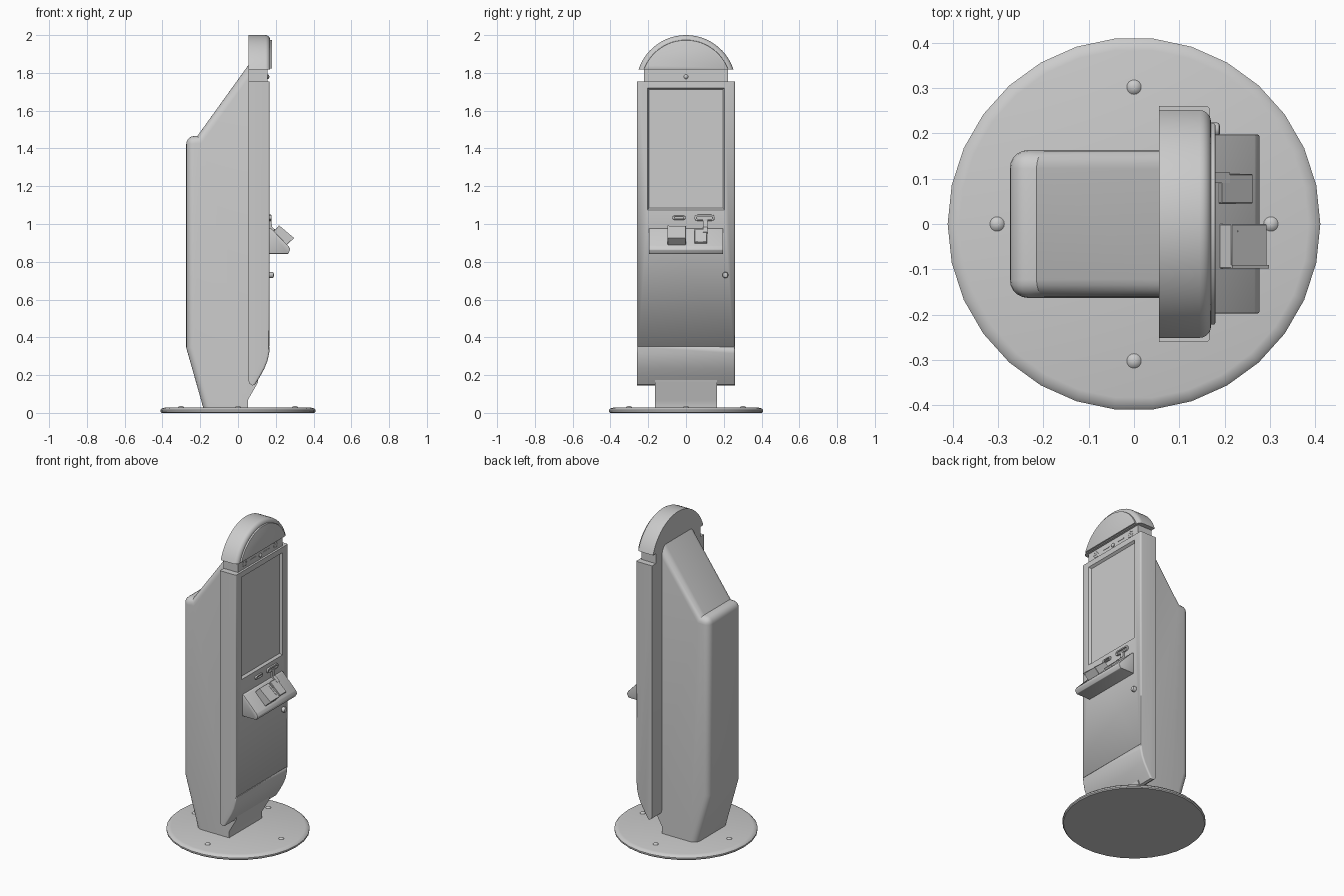
import bpy, bmesh, math
from mathutils import Vector

if "Cube" in bpy.data.objects:
    bpy.data.objects.remove(bpy.data.objects["Cube"])


def finish(name, bm, angle=35):
    bmesh.ops.recalc_face_normals(bm, faces=bm.faces)
    me = bpy.data.meshes.new(name)
    bm.to_mesh(me)
    bm.free()
    for p in me.polygons:
        p.use_smooth = True
    me.set_sharp_from_angle(angle=math.radians(angle))
    ob = bpy.data.objects.new(name, me)
    bpy.context.collection.objects.link(ob)
    return ob


def prism(name, pts, axis, a, b, bevel=0, seg=4, pick=None):
    """Extrude a 2D profile: axis 'y' uses (x,z) points, axis 'x' uses (y,z) points."""
    def place(p, t):
        return Vector((p[0], t, p[1])) if axis == 'y' else Vector((t, p[0], p[1]))
    bm = bmesh.new()
    lo = [bm.verts.new(place(p, a)) for p in pts]
    hi = [bm.verts.new(place(p, b)) for p in pts]
    n = len(pts)
    bm.faces.new(lo)
    bm.faces.new(hi[::-1])
    for i in range(n):
        j = (i + 1) % n
        bm.faces.new((lo[i], lo[j], hi[j], hi[i]))
    bmesh.ops.recalc_face_normals(bm, faces=bm.faces)
    if bevel:
        edges = [e for e in bm.edges if pick is None or pick(e.verts[0].co, e.verts[1].co)]
        bmesh.ops.bevel(bm, geom=edges, offset=bevel, segments=seg, profile=0.5,
                        affect='EDGES', clamp_overlap=True)
    return finish(name, bm)


def rect(y0, y1, z0, z1):
    return [(y0, z0), (y1, z0), (y1, z1), (y0, z1)]


def capsule(cy, cz, w, h, n=8):
    pts = []
    for side, start in ((1, -90), (-1, 90)):
        for i in range(n + 1):
            t = math.radians(start + 180 * i / n)
            pts.append((cy + side * (w - h) / 2 + h / 2 * math.cos(t), cz + h / 2 * math.sin(t)))
    return pts


def arch(half, z0, top, n=28):
    h = top - z0
    r = (half * half + h * h) / (2 * h)
    s = math.asin((r - h) / r)
    return [(r * math.cos(s + (math.pi - 2 * s) * i / n),
             top - r + r * math.sin(s + (math.pi - 2 * s) * i / n)) for i in range(n + 1)]


def lathe(name, prof, n, origin, axis='z'):
    """Stack rings of (radius, height) and cap both ends."""
    bm = bmesh.new()
    rings = []
    for r, h in prof:
        ring = []
        for i in range(n):
            t = 2 * math.pi * i / n
            c, s = r * math.cos(t), r * math.sin(t)
            co = Vector((c, s, h)) if axis == 'z' else Vector((h, c, s))
            ring.append(bm.verts.new(Vector(origin) + co))
        rings.append(ring)
    for k in range(len(rings) - 1):
        for i in range(n):
            j = (i + 1) % n
            bm.faces.new((rings[k][i], rings[k][j], rings[k + 1][j], rings[k + 1][i]))
    bm.faces.new(rings[0])
    bm.faces.new(rings[-1])
    return finish(name, bm)


def cut(ob, cutter):
    m = ob.modifiers.new("cut", 'BOOLEAN')
    m.object, m.solver = cutter, 'EXACT'
    bpy.context.view_layer.objects.active = ob
    bpy.ops.object.modifier_apply(modifier=m.name)
    bpy.data.objects.remove(cutter)


# Floor plate and its bolts
lathe("base_plate", [(0.405, 0), (0.411, 0.006), (0.411, 0.015), (0.402, 0.024), (0.385, 0.028)],
      30, (0, 0, 0))
for i in range(4):
    t = i * math.pi / 2
    lathe(f"base_bolt_{i}", [(0.016, 0), (0.016, 0.004), (0.011, 0.009), (0.004, 0.011)], 16,
          (0.302 * math.cos(t), 0.302 * math.sin(t), 0.025))

# Rear housing with rounded back edges
prism("rear_housing",
      [(-0.182, 0.02), (0.052, 0.02), (0.052, 0.068), (0.105, 0.16), (0.105, 0.3), (0.06, 0.4),
       (0.06, 1.848), (-0.215, 1.466), (-0.274, 1.464), (-0.274, 0.345)],
      'y', -0.163, 0.163, 0.045, 5,
      lambda a, b: (a.x < 0 or b.x < 0) and (
          (abs(a.y - b.y) < 1e-4 and a.z + b.z > 0.1 and
           (a.z > 0.3 or b.z > 0.3)) or
          (abs(a.x + 0.274) < 1e-4 and abs(b.x + 0.274) < 1e-4 and a.z > 1 and b.z > 1)))

# Front door with swept bottom, screen recess and seam
panel = prism("front_panel",
              [(0.055, 1.755), (0.055, 0.175), (0.06, 0.155), (0.075, 0.145), (0.09, 0.15),
               (0.115, 0.19), (0.14, 0.235), (0.156, 0.275), (0.165, 0.315), (0.168, 0.35),
               (0.168, 1.755)],
              'y', -0.26, 0.26, 0.014, 4,
              lambda a, b: abs(a.y - b.y) < 1e-4 and max(a.x, b.x) > 0.1 and abs(a.x - b.x) < 0.04)
bm = bmesh.new()
front = [bm.verts.new((0.172, y, z)) for y, z in rect(-0.206, 0.206, 1.072, 1.724)]
back = [bm.verts.new((0.152, y, z)) for y, z in rect(-0.194, 0.194, 1.086, 1.71)]
bm.faces.new(front)
bm.faces.new(back)
for i in range(4):
    j = (i + 1) % 4
    bm.faces.new((front[i], front[j], back[j], back[i]))
cut(panel, finish("screen_cutter", bm))
cut(panel, prism("seam_cutter", rect(-0.3, 0.3, 0.348, 0.352), 'x', 0.163, 0.2))
prism("screen", rect(-0.195, 0.195, 1.085, 1.711), 'x', 0.145, 0.154)

# Header: neck strip, arched sign and its face
prism("header_neck", rect(-0.222, 0.222, 1.75, 1.83), 'x', 0.055, 0.155)
prism("header_arch", arch(0.251, 1.818, 2.0), 'x', 0.055, 0.17, 0.025, 5,
      lambda a, b: min(a.x, b.x) > 0.16 and not (abs(a.z - b.z) < 1e-4 and a.z < 1.83))
prism("header_face", arch(0.222, 1.823, 1.974), 'x', 0.16, 0.18, 0.004, 2,
      lambda a, b: min(a.x, b.x) > 0.17)

# Speakers, light slits and camera on the neck
for s in (-1, 1):
    for i in range(9):
        r, t = (0, 0) if i == 8 else (0.018, i * math.pi / 4)
        lathe(f"speaker_hole_{s}_{i}", [(0.004, 0), (0.004, 0.004)], 8,
              (0.153, s * 0.155 + r * math.cos(t), 1.787 + r * math.sin(t)), 'x')
    prism(f"light_slit_{s}", capsule(s * 0.065, 1.787, 0.06, 0.006, 4), 'x', 0.15, 0.157)
lathe("camera", [(0.012, 0), (0.012, 0.006), (0.008, 0.011), (0.003, 0.013)], 16,
      (0.153, 0, 1.78), 'x')

# Sloped shelf
prism("shelf", [(0.16, 0.842), (0.265, 0.842), (0.277, 0.864), (0.268, 0.882), (0.178, 0.975),
                (0.16, 0.978)], 'y', -0.197, 0.197, 0.003, 2)

# Card reader block with raised rim
prism("card_reader", [(0.176, 0.95), (0.215, 0.99), (0.294, 0.924), (0.255, 0.885)],
      'y', -0.098, 0.0, 0.002, 1)
prism("card_reader_rim", [(0.205, 0.975), (0.217, 0.993), (0.298, 0.925), (0.28, 0.91)],
      'y', -0.098, -0.09)
prism("card_reader_slot", [(0.225, 0.97), (0.229, 0.981), (0.284, 0.935), (0.275, 0.93)],
      'y', -0.018, -0.014)

# Key pad and the lead to it
prism("key_pad", [(0.182, 0.96), (0.193, 0.972), (0.263, 0.905), (0.252, 0.892)],
      'y', 0.045, 0.11, 0.002, 1)
prism("key_pad_lead", [(0.16, 1.03), (0.176, 1.03), (0.18, 0.985), (0.212, 0.957), (0.2, 0.94),
                       (0.16, 0.96)], 'y', 0.09, 0.114)

# Slots above the shelf
for name, cy, w, h in (("ticket_slot", 0.098, 0.108, 0.032), ("coin_slot", -0.037, 0.07, 0.022)):
    ob = prism(name, capsule(cy, 1.033, w, h), 'x', 0.16, 0.178, 0.003, 2,
               lambda a, b: min(a.x, b.x) > 0.17)
    cut(ob, prism("slot_cutter", capsule(cy, 1.033, w - 0.022, h * 0.4), 'x', 0.17, 0.2))

# Door lock
lathe("door_lock", [(0.016, 0), (0.016, 0.02), (0.013, 0.025), (0.006, 0.027)], 16,
      (0.163, 0.208, 0.73), 'x')
